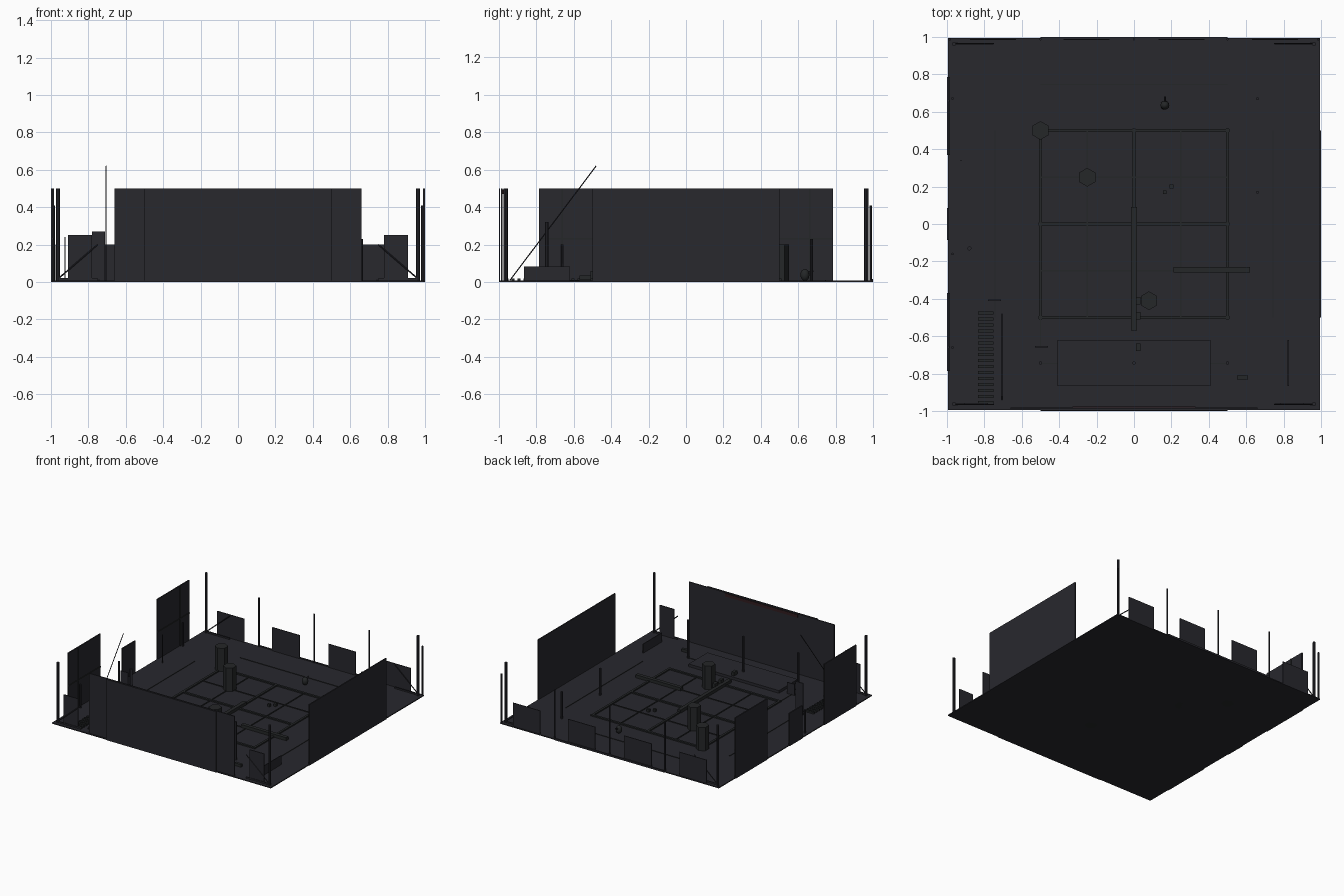
import bpy, math
from mathutils import Vector

if "Cube" in bpy.data.objects:
    bpy.data.objects.remove(bpy.data.objects["Cube"])


def material(name, color):
    m = bpy.data.materials.new(name)
    m.diffuse_color = (*color, 1)
    m.use_nodes = True
    m.node_tree.nodes["Principled BSDF"].inputs["Base Color"].default_value = m.diffuse_color
    return m


DARK = material("dark_slate", (0.021, 0.021, 0.027))
STONE = material("dark_stone", (0.018, 0.02, 0.021))
RED = material("dark_red", (0.03, 0.012, 0.014))


def box(name, x, y, z, mat=DARK):
    """Box from (min, max) ranges."""
    bpy.ops.mesh.primitive_cube_add(size=1)
    o = bpy.context.object
    o.name = name
    lo, hi = Vector((x[0], y[0], z[0])), Vector((x[1], y[1], z[1]))
    o.location = (lo + hi) / 2
    o.scale = hi - lo
    bpy.ops.object.transform_apply(location=True, scale=True)
    o.data.materials.append(mat)
    return o


def post(name, x, y, h, r, sides=8, mat=DARK, z=0.0):
    bpy.ops.mesh.primitive_cylinder_add(vertices=sides, radius=r, depth=h,
                                        location=(x, y, z + h / 2))
    o = bpy.context.object
    o.name = name
    o.data.materials.append(mat)
    return o


def rod(name, a, b, r):
    a, b = Vector(a), Vector(b)
    o = post(name, 0, 0, (b - a).length, r, 6)
    o.location = (a + b) / 2
    o.rotation_mode = 'QUATERNION'
    o.rotation_quaternion = (b - a).to_track_quat('Z', 'Y')
    return o


F = 0.008  # floor top

# Ground slab
box("floor", (-0.995, 0.995), (-0.995, 0.995), (0, F))

# Paving grid: wide bands on the halves, thin joints on the quarters
for t in (-0.5, 0, 0.5):
    box("grid_band_x", (-0.51, 0.51), (t - 0.009, t + 0.009), (F, 0.018), STONE)
    box("grid_band_y", (t - 0.009, t + 0.009), (-0.51, 0.51), (F, 0.018), STONE)
for t in (-0.25, 0.25):
    box("grid_joint_x", (-0.5, 0.5), (t - 0.004, t + 0.004), (F, 0.013), STONE)
    box("grid_joint_y", (t - 0.004, t + 0.004), (-0.5, 0.5), (F, 0.013), STONE)

# Outer floor lines
for s in (-1, 1):
    box("outer_line_x", (-0.5, 0.5), (s * 0.745 - 0.003, s * 0.745 + 0.003), (F, 0.012), STONE)
    box("outer_line_y", (s * 0.743 - 0.003, s * 0.743 + 0.003), (-0.5, 0.5), (F, 0.012), STONE)
box("short_line", (-0.503, -0.497), (-0.66, -0.5), (F, 0.012), STONE)

# Fallen beams
box("long_beam", (-0.015, 0.015), (-0.57, 0.09), (0.01, 0.035), STONE)
box("cross_beam", (0.21, 0.62), (-0.26, -0.23), (0.01, 0.035), STONE)

# Hexagonal columns
for x, y in ((-0.5, 0.5), (-0.25, 0.25), (0.08, -0.41)):
    c = post("hex_column", x, y, 0.2, 0.05, 6, STONE)

# Front wall pair
box("front_outer_wall", (-0.5, 0.5), (-1.0, -0.994), (0, 0.5))
box("front_inner_wall", (-0.66, 0.66), (-0.988, -0.98), (0, 0.5))
box("front_trim", (-0.33, 0.33), (-0.98, -0.976), (0.47, 0.495), RED)

# Right wall
box("right_wall", (0.99, 1.0), (-0.5, 0.5), (0, 0.5))
# Back kerb
box("back_kerb", (-0.5, 0.5), (0.99, 1.0), (0, 0.015))

# Left wall panels with inner trim
for s in (-1, 1):
    a, b = sorted((s * 0.37, s * 0.785))
    box("left_panel", (-1.0, -0.99), (a, b), (0, 0.5))
    box("left_panel_rail", (-0.99, -0.985), (a, b), (0.228, 0.236), STONE)
    box("left_panel_stile", (-0.99, -0.985), (s * 0.66 - 0.004, s * 0.66 + 0.004), (0, 0.5), STONE)
box("left_middle_panel", (-1.0, -0.99), (-0.085, 0.085), (0, 0.27))
for y in (0.67, -0.16, -0.66):
    post("left_marker", -0.97, y, 0.2, 0.007)

# Corner posts with foot rails and diagonal braces
for sx in (-1, 1):
    for sy in (-1, 1):
        post("corner_post", sx * 0.963, sy * 0.963, 0.5, 0.011)
        xs = sorted((sx * 0.75, sx * 0.97))
        box("corner_rail", xs, (sy * 0.965 - 0.004, sy * 0.965 + 0.004), (F, 0.02))
        rod("corner_brace", (sx * 0.97, sy * 0.965, 0.01), (sx * 0.75, sy * 0.965, 0.2), 0.004)
    # Small front panels
    box("front_side_panel", sorted((sx * 0.78, sx * 0.91)), (-0.965, -0.958), (0, 0.25))

# Back fence: four boards and thin posts
for x in (-0.755, -0.255, 0.255, 0.755):
    box("back_board", (x - 0.123, x + 0.123), (0.984, 0.99), (0, 0.2))
for x in (-0.985, -0.5, 0, 0.5, 0.985):
    post("back_post", x, 0.987, 0.41, 0.006)

# Low platform and its posts
box("platform", (-0.41, 0.41), (-0.865, -0.62), (F, 0.03))
for x in (-0.5, 0, 0.5):
    post("platform_post", x, -0.743, 0.32, 0.009)
box("side_board", (0.822, 0.828), (-0.865, -0.62), (0, 0.083))

# Thin posts on the right
for y in (0.67, 0.17):
    post("right_post", 0.66, y, 0.23, 0.008)
post("left_short_post", -0.88, -0.13, 0.15, 0.014, 4)
post("thin_left_pole", -0.925, 0.34, 0.24, 0.003, 6)

# Row of slats and the slanted pole beside it
for i in range(16):
    y = -0.955 + i * 0.032
    box("slat", (-0.835, -0.75), (y - 0.008, y + 0.008), (F, 0.02), STONE)
rod("slanted_pole", (-0.705, -0.94, 0.01), (-0.705, -0.48, 0.62), 0.003)

# Short signs
box("short_sign", (-0.78, -0.71), (-0.412, -0.405), (0, 0.27))
box("short_sign", (-0.53, -0.46), (-0.66, -0.653), (0, 0.1))

# Loose small items
for y in (-0.41, -0.49, -0.66):
    box("small_crate", (0.01, 0.034), (y - 0.02, y + 0.02), (F, 0.06), STONE)
box("small_block", (0.55, 0.61), (-0.832, -0.81), (F, 0.03), STONE)
for x, y in ((0.2, 0.2), (0.165, 0.17)):
    box("small_cube", (x - 0.01, x + 0.01), (y - 0.01, y + 0.01), (F, 0.03), STONE)

# Rounded jar with a pointed back
bpy.ops.mesh.primitive_uv_sphere_add(segments=12, ring_count=8, radius=1, location=(0.165, 0.635, 0.038))
jar = bpy.context.object
jar.name = "jar"
jar.scale = (0.024, 0.024, 0.032)
jar.data.materials.append(STONE)
bpy.ops.object.shade_smooth_by_angle()
rod("jar_spout", (0.165, 0.64, 0.045), (0.165, 0.68, 0.06), 0.006)
